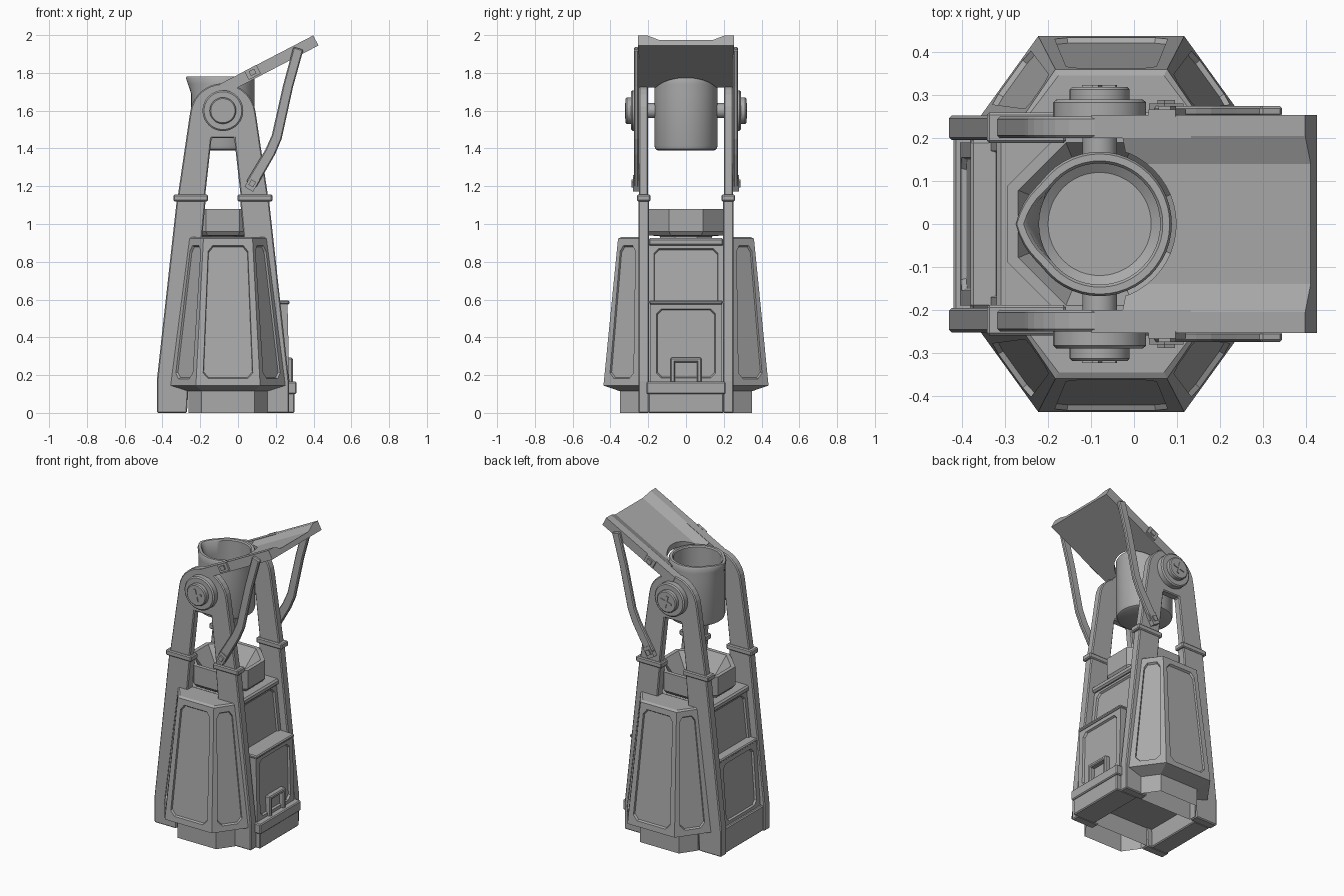
import bpy, bmesh, math
from mathutils import Vector

if "Cube" in bpy.data.objects:
    bpy.data.objects.remove(bpy.data.objects["Cube"])

grey = bpy.data.materials.new("plain_grey")
grey.diffuse_color = (0.4, 0.4, 0.4, 1)
grey.use_nodes = True
grey.node_tree.nodes["Principled BSDF"].inputs["Base Color"].default_value = grey.diffuse_color
CX = -0.08                      # axis of the cup and the frame
TILT = math.radians(27.5)       # slope of the lid


def finish(name, bm, smooth=False):
    bmesh.ops.remove_doubles(bm, verts=bm.verts, dist=1e-5)
    bmesh.ops.recalc_face_normals(bm, faces=bm.faces)
    me = bpy.data.meshes.new(name)
    bm.to_mesh(me)
    bm.free()
    me.materials.append(grey)
    ob = bpy.data.objects.new(name, me)
    bpy.context.collection.objects.link(ob)
    if smooth:
        bpy.ops.object.select_all(action='DESELECT')
        ob.select_set(True)
        bpy.context.view_layer.objects.active = ob
        bpy.ops.object.shade_smooth_by_angle(angle=math.radians(35))
    return ob


def bevel(ob, width=0.006):
    m = ob.modifiers.new("bevel", 'BEVEL')
    m.width, m.segments, m.limit_method = width, 1, 'ANGLE'
    return ob


def face(bm, pts):
    return bm.faces.new([bm.verts.new(p) for p in pts])


def prism(name, pts, y0, y1):
    """Extrude an x-z outline along y."""
    bm = bmesh.new()
    f = face(bm, [(x, y0, z) for x, z in pts])
    r = bmesh.ops.extrude_face_region(bm, geom=[f])
    bmesh.ops.translate(bm, vec=(0, y1 - y0, 0),
                        verts=[v for v in r["geom"] if isinstance(v, bmesh.types.BMVert)])
    return finish(name, bm)


def box(name, x0, x1, y0, y1, z0, z1, w=0.006):
    return bevel(prism(name, [(x0, z0), (x1, z0), (x1, z1), (x0, z1)], y0, y1), w)


def lathe(name, prof, seg, loc, axis='Z', phase=0.0, warp=None, smooth=True):
    """Revolve (radius, height) points about an axis."""
    bm = bmesh.new()

    def point(r, h, a):
        if warp:
            r = warp(r, h, a)
        u, v = r * math.cos(a), r * math.sin(a)
        return Vector(loc) + (Vector((u, v, h)) if axis == 'Z' else Vector((u, h, v)))
    ang = [phase + 2 * math.pi * i / seg for i in range(seg + 1)]
    for (r0, h0), (r1, h1) in zip(prof, prof[1:]):
        for a, b in zip(ang, ang[1:]):
            p = [point(r0, h0, a), point(r1, h1, a), point(r1, h1, b), point(r0, h0, b)]
            if r0 == 0:
                p.pop()
            elif r1 == 0:
                p.pop(2)
            face(bm, p)
    return finish(name, bm, smooth)


def panel(bm, quad, margin, chamfer, depth):
    """Quad wall with a sunken panel whose corners are cut."""
    q = [Vector(p) for p in quad]
    n = (q[1] - q[0]).cross(q[3] - q[0]).normalized()
    wid = (q[1] - q[0]).length
    hgt = (q[3] - q[0]).length

    def at(u, v):
        return (q[0] * (1 - u) + q[1] * u) * (1 - v) + (q[3] * (1 - u) + q[2] * u) * v
    mu, mv, cu, cv = margin / wid, margin / hgt, chamfer / wid, chamfer / hgt
    o = [at(mu + cu, mv), at(1 - mu - cu, mv), at(1 - mu, mv + cv), at(1 - mu, 1 - mv - cv),
         at(1 - mu - cu, 1 - mv), at(mu + cu, 1 - mv), at(mu, 1 - mv - cv), at(mu, mv + cv)]
    for i in range(4):
        face(bm, [q[i], q[(i + 1) % 4], o[2 * i + 1], o[2 * i]])
        face(bm, [q[i], o[2 * i], o[2 * i - 1]])
    s = [p - n * depth + (sum(o, Vector()) / 8 - p).normalized() * depth * 0.6 for p in o]
    for i in range(8):
        face(bm, [o[i], o[(i + 1) % 8], s[(i + 1) % 8], s[i]])
    face(bm, s)


def tapered(name, z0, z1, xa0, xb0, xa1, xb1, hy, margin, sides):
    """Block with slanted x walls; panels on the listed x sides."""
    c = lambda x, y, z: (x, y, z)
    bm = bmesh.new()
    walls = {1: [c(xb0, -hy, z0), c(xb0, hy, z0), c(xb1, hy, z1), c(xb1, -hy, z1)],
             -1: [c(xa0, hy, z0), c(xa0, -hy, z0), c(xa1, -hy, z1), c(xa1, hy, z1)]}
    for s, w in walls.items():
        panel(bm, w, margin, 0.025, 0.012) if s in sides else face(bm, w)
    for y in (-hy, hy):
        face(bm, [c(xa0, y, z0), c(xb0, y, z0), c(xb1, y, z1), c(xa1, y, z1)])
    for z, a, b in ((z0, xa0, xb0), (z1, xa1, xb1)):
        face(bm, [c(a, -hy, z), c(b, -hy, z), c(b, hy, z), c(a, hy, z)])
    return finish(name, bm)


# central housing with its top ledge, side hatches and plinths
tapered("housing", 0.12, 0.90, -0.385, 0.225, -0.30, 0.14, 0.2, 0.03, (1, -1))
box("housing_ledge", -0.32, 0.16, -0.2, 0.2, 0.885, 0.925, 0.01)
tapered("right_hatch", 0.15, 0.585, 0.0, 0.272, 0.0, 0.262, 0.19, 0.035, (1,))
box("right_hatch_lip", 0.1, 0.272, -0.195, 0.195, 0.575, 0.595)
tapered("left_hatch", 0.15, 0.585, -0.405, -0.1, -0.375, -0.1, 0.19, 0.035, (-1,))
box("left_hatch_lip", -0.38, -0.2, -0.195, 0.195, 0.575, 0.595)
for name, a, b in (("right", 0.14, 0.30), ("left", -0.42, -0.30)):
    box(name + "_plinth", a, b, -0.2, 0.2, 0.0, 0.14)
    out = 0.01 if b > 0 else 0
    box(name + "_plinth_lip", a, b + out, -0.21, 0.21, 0.10, 0.165)
# latch on the right hatch
for y in (-0.07, 0.07):
    box("latch_post", 0.25, 0.29, y - 0.012, y + 0.012, 0.16, 0.28)
box("latch_bar", 0.25, 0.29, -0.082, 0.082, 0.268, 0.292)

# angular bays at the front and back
for s in (-1, 1):
    def ring(wide, narrow, y, z, inner=0.2, base=0.25):
        return [Vector((-0.053 + x, s * yy, z)) for x, yy in
                ((-wide, inner), (-wide, base), (-narrow, y), (narrow, y), (wide, base), (wide, inner))]
    rings = [ring(0.21, 0.14, 0.35, 0.0), ring(0.21, 0.14, 0.35, 0.115),
             ring(0.305, 0.17, 0.437, 0.145), ring(0.205, 0.13, 0.36, 0.922),
             ring(0.195, 0.123, 0.345, 0.93)]
    bm = bmesh.new()
    for k, (lo, hi) in enumerate(zip(rings, rings[1:])):
        for i in range(6):
            j = (i + 1) % 6
            q = [lo[i], lo[j], hi[j], hi[i]]
            if k == 2 and i in (1, 2, 3):
                if s > 0:
                    q = [q[1], q[0], q[3], q[2]]
                panel(bm, q, 0.036, 0.03, 0.012)
            else:
                face(bm, q)
    face(bm, rings[-1])
    finish("front_bay" if s < 0 else "back_bay", bm)

# eight-sided hopper
lathe("hopper", [(0, 0.9), (0.15, 0.9), (0.15, 0.935), (0.215, 0.94), (0.232, 0.96), (0.232, 1.08),
                 (0.205, 1.08), (0.12, 0.96), (0, 0.96)], 8, (CX, 0, 0), phase=math.pi / 8, smooth=False)


# pouring cup with a pulled spout
def spout(r, h, a):
    d = abs((a % (2 * math.pi)) - math.pi)
    if r > 0.12 and h > 1.6:
        r += 0.03 * max(0, 1 - d / 0.6) * max(0, (h - 1.69) / 0.09)
    return r


lathe("cup", [(0, 1.39), (0.15, 1.39), (0.162, 1.397), (0.168, 1.415), (0.168, 1.69), (0.168, 1.74),
              (0.168, 1.772), (0.163, 1.78), (0.147, 1.78), (0.141, 1.772), (0.141, 1.69),
              (0.141, 1.45), (0.12, 1.435), (0, 1.435)], 48, (CX, 0, 0), warp=spout)


def sloped(x, z, a, b):
    """Point at a along and b above the lid slope, from (x, z)."""
    return (x + a * math.cos(TILT) - b * math.sin(TILT), z + a * math.sin(TILT) + b * math.cos(TILT))


def clip(name, x, z, ang, y0, y1):
    """Small rotated plate with a square stud."""
    for n, w, h, ya, yb in ((name, 0.036, 0.026, y0, y1), (name + "_stud", 0.016, 0.014, y1, y1 + 0.008 * (1 if y1 > 0 else -1))):
        c, d = math.cos(ang), math.sin(ang)
        prism(n, [(x + u * w * c - v * h * d, z + u * w * d + v * h * c)
                  for u, v in ((-1, -1), (1, -1), (1, 1), (-1, 1))], ya, yb)


# two A-frames, pivots, lid arms and struts
for s in (-1, 1):
    side = "front" if s < 0 else "back"
    for m in (-1, 1):
        bevel(prism(side + "_leg", [(CX + m * x, z) for x, z in
              ((0.35, 0), (0.35, 0.17), (0.243, 1.14), (0.09, 1.14), (0.18, 0.17), (0.19, 0))],
              s * 0.195, s * 0.252))
        xs = sorted((CX + m * 0.078, CX + m * 0.262))
        box(side + "_collar", xs[0], xs[1], s * 0.188, s * 0.26, 1.12, 1.155)
    arc = [(CX + 0.175 * math.cos(t), 1.57 + 0.175 * math.sin(t))
           for t in [math.pi * (0.97 - 0.94 * i / 14) for i in range(15)]]
    bevel(prism(side + "_yoke", [(CX - 0.095, 1.14), (CX - 0.24, 1.14)] + arc +
          [(CX + 0.24, 1.14), (CX + 0.095, 1.14), (CX + 0.06, 1.455), (CX - 0.06, 1.455)],
          s * 0.2, s * 0.25))
    lathe(side + "_axle", [(0, s * 0.15), (0.04, s * 0.15), (0.04, s * 0.25), (0, s * 0.25)], 24, (CX, 0, 1.6), 'Y')
    lathe(side + "_pivot_disc", [(0, s * 0.24), (0.108, s * 0.24), (0.108, s * 0.283), (0.1, s * 0.29),
          (0.07, s * 0.29), (0.07, s * 0.313), (0.064, s * 0.319), (0, s * 0.319)], 32, (CX, 0, 1.6), 'Y')
    for a in (0.25, 0.25 + math.pi / 2):
        c, d = math.cos(a), math.sin(a)
        prism(side + "_pivot_cross", [(CX + u * 0.04 * c - v * 0.007 * d, 1.6 + u * 0.04 * d + v * 0.007 * c)
              for u, v in ((-1, -1), (1, -1), (1, 1), (-1, 1))], s * 0.317, s * 0.324)
    prism(side + "_lid_arm", [sloped(0.426, 1.945, a, b) for a, b in
          ((-0.56, 0), (-0.3, 0), (-0.3, 0.06), (-0.56, 0.06))], s * 0.2, s * 0.254)
    path = [(0.32, 1.93), (0.265, 1.73), (0.205, 1.46), (0.17, 1.38), (0.07, 1.21)]
    wide = [(0.026, 0.008), (0.026, 0.006), (0.026, 0.01), (0.026, 0.012), (0.026, 0.016)]
    bevel(prism(side + "_strut", [(x - w, z + e) for (x, z), (w, e) in zip(path, wide)] +
          [(x + w, z - e) for (x, z), (w, e) in reversed(list(zip(path, wide)))], s * 0.25, s * 0.275))
    clip(side + "_lid_clip", *sloped(0.426, 1.945, -0.375, 0.035), TILT, s * 0.25, s * 0.266)
    clip(side + "_strut_clip", 0.075, 1.215, math.radians(60), s * 0.25, s * 0.28)

# tilted lid: a shallow channel with a round bite around the cup
bm = bmesh.new()
section = [(-0.254, 0), (0.254, 0), (0.254, 0.06), (0.205, 0.06), (0.14, 0.032),
           (-0.14, 0.032), (-0.205, 0.06), (-0.254, 0.06)]
ends = []
for a in (-0.48, 0):
    ends.append([])
    for y, b in section:
        x, z = sloped(0.426, 1.945, a, b)
        ends[-1].append((x, y, z))
    face(bm, ends[-1])
for i in range(8):
    j = (i + 1) % 8
    face(bm, [ends[0][i], ends[0][j], ends[1][j], ends[1][i]])
lid = finish("lid", bm)
cutter = lathe("lid_cutter", [(0, 1.5), (0.178, 1.5), (0.178, 2.1), (0, 2.1)], 48, (CX, 0, 0), smooth=False)
cutter.hide_render = True
cutter.hide_set(True)
cut = lid.modifiers.new("cup_bite", 'BOOLEAN')
cut.operation, cut.object, cut.solver = 'DIFFERENCE', cutter, 'EXACT'
